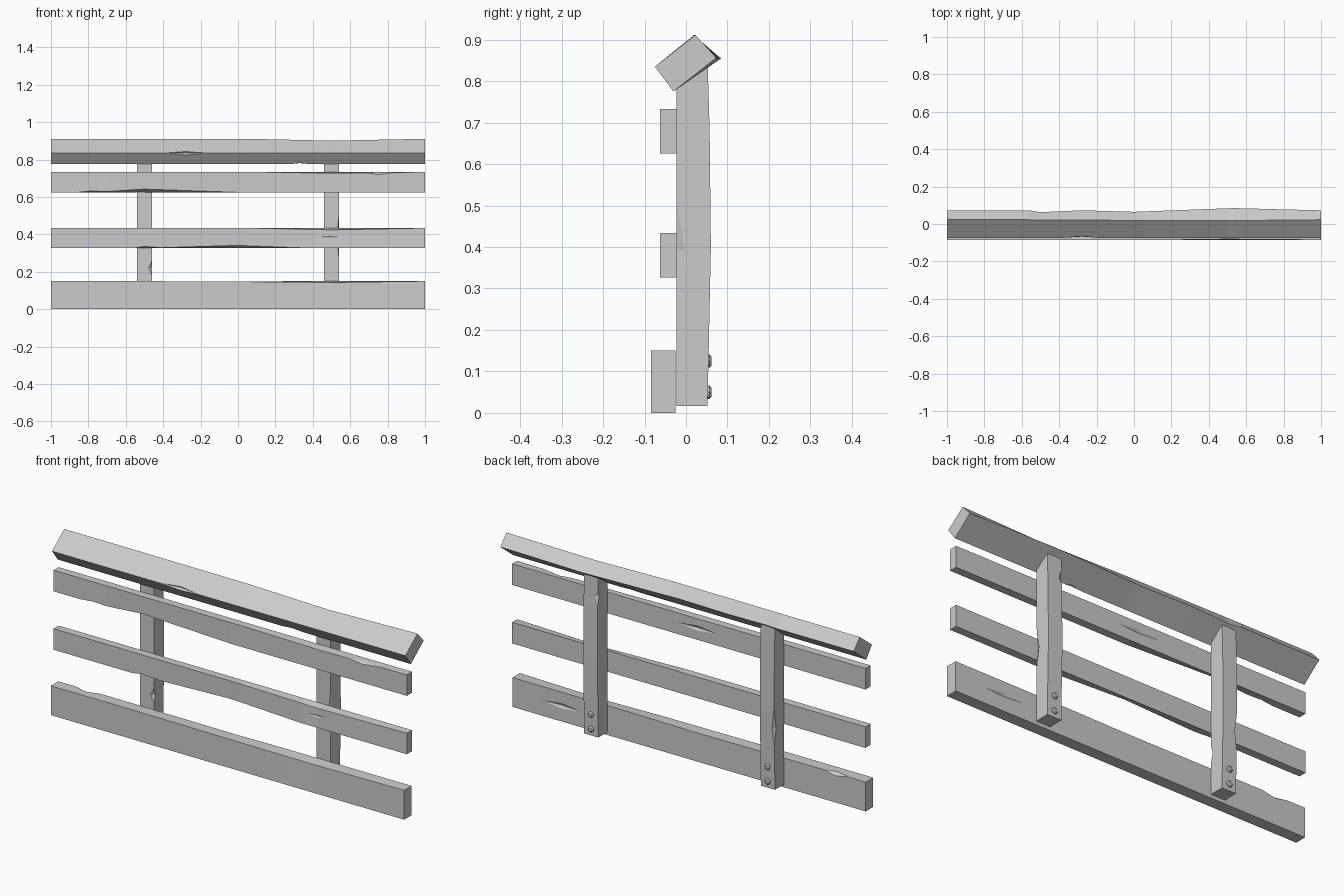
import bpy, bmesh, math
from mathutils import Vector, Matrix

cube = bpy.data.objects.get("Cube")
if cube:
    bpy.data.objects.remove(cube, do_unlink=True)

grey = bpy.data.materials.new("weathered grey")
grey.use_nodes = True
colour = (0.6, 0.6, 0.6, 1)
grey.diffuse_color = colour
grey.node_tree.nodes["Principled BSDF"].inputs["Base Color"].default_value = colour


def add_object(name, bm):
    bmesh.ops.recalc_face_normals(bm, faces=bm.faces)
    mesh = bpy.data.meshes.new(name)
    bm.to_mesh(mesh)
    bm.free()
    obj = bpy.data.objects.new(name, mesh)
    bpy.context.collection.objects.link(obj)
    mesh.materials.append(grey)
    return obj


def blend(keys, t):
    """Offset at t along a worn edge, from (t, du, dv) keys."""
    for a, b in zip(keys, keys[1:]):
        if a[0] <= t <= b[0]:
            f = (t - a[0]) / (b[0] - a[0])
            return [a[i] + (b[i] - a[i]) * f for i in (1, 2)]
    return 0, 0


def timber(name, corners, start, end, wear, place):
    """Loft a four-cornered section along its length; wear shifts single edges."""
    stops = sorted({start, end} | {k[0] for keys in wear.values() for k in keys})
    bm = bmesh.new()
    rings = []
    for t in stops:
        ring = []
        for i, (u, v) in enumerate(corners):
            du, dv = blend(wear.get(i, []), t)
            ring.append(bm.verts.new(place(t, u + du, v + dv)))
        rings.append(ring)
    for a, b in zip(rings, rings[1:]):
        for i in range(4):
            j = (i + 1) % 4
            bm.faces.new((a[i], a[j], b[j], b[i]))
    bm.faces.new(rings[0])
    bm.faces.new(rings[-1])
    return add_object(name, bm)


def chip(target, centre, size):
    """Cut a diamond-shaped gouge into the timber."""
    bm = bmesh.new()
    bmesh.ops.create_cone(bm, segments=4, radius1=1, radius2=0, depth=1,
                          matrix=Matrix.Translation((0, 0, 0.5)))
    bmesh.ops.create_cone(bm, segments=4, radius1=0, radius2=1, depth=1,
                          matrix=Matrix.Translation((0, 0, -0.5)))
    bmesh.ops.remove_doubles(bm, verts=bm.verts, dist=0.001)
    bmesh.ops.scale(bm, vec=size, verts=bm.verts)
    bmesh.ops.translate(bm, vec=centre, verts=bm.verts)
    cutter = add_object("chip_cutter", bm)
    cutter.hide_render = True
    mod = target.modifiers.new("chip", 'BOOLEAN')
    mod.operation = 'DIFFERENCE'
    mod.object = cutter
    bpy.context.view_layer.objects.active = target
    bpy.ops.object.modifier_apply(modifier=mod.name)
    bpy.data.objects.remove(cutter, do_unlink=True)


def along_x(t, u, v):
    return t, u, v


def board(name, front, back, low, high, wear):
    corners = [(front, low), (front, high), (back, high), (back, low)]
    return timber(name, corners, -1, 1, wear, along_x)


# Horizontal boards; edges run front-low, front-high, back-high, back-low
bottom = board("bottom_board", -0.085, -0.025, 0, 0.15, {
    1: [(-0.5, 0, 0), (0.2, 0, -0.004), (0.5, 0.004, -0.007), (1, 0, 0)],
    2: [(-0.7, 0, 0), (0, 0, -0.003), (0.3, 0, 0)]})
chip(bottom, (0.72, -0.025, 0.08), (0.11, 0.008, 0.015))
chip(bottom, (-0.83, -0.025, 0.15), (0.07, 0.02, 0.014))

middle = board("middle_board", -0.063, -0.022, 0.326, 0.434, {
    0: [(-0.56, 0, 0), (-0.5, 0, 0.009), (-0.4, 0, 0.003),
        (0, 0.003, 0.015), (0.4, 0, 0)],
    1: [(0.05, 0, 0), (0.5, 0.004, -0.01), (1, 0, 0)]})
chip(middle, (0.49, -0.063, 0.385), (0.09, 0.007, 0.011))

upper = board("upper_board", -0.063, -0.022, 0.625, 0.733, {
    0: [(-0.85, 0, 0), (-0.78, 0, 0.007), (-0.7, 0, 0.004),
        (-0.5, 0.004, 0.017), (0, 0, 0)],
    1: [(0.1, 0, 0), (0.5, 0, -0.006), (1, 0, 0)]})
chip(upper, (-0.05, -0.022, 0.685), (0.11, 0.008, 0.014))
chip(upper, (0.75, -0.063, 0.733), (0.11, 0.02, 0.013))

# Tilted top rail
rail = timber("top_rail", [(-0.075, 0.835), (0.023, 0.911), (0.073, 0.856), (-0.03, 0.775)],
              -1, 1, {
    1: [(-0.6, 0, 0), (0.05, -0.004, 0), (0.5, -0.005, -0.01), (1, 0, 0)],
    2: [(-0.56, 0, 0), (-0.5, -0.01, -0.003), (-0.28, 0, 0),
        (0, -0.008, 0), (0.53, 0.012, -0.001), (1, 0, 0)]}, along_x)
chip(rail, (-0.28, -0.075, 0.835), (0.11, 0.018, 0.018))
chip(rail, (0.33, -0.03, 0.775), (0.06, 0.015, 0.012))


# Posts, cut to the slope of the rail, with two bolts each
def post(name, x):
    def upright(t, u, v):
        top = 0.79 + 0.81 * (v + 0.023)
        return x + u, v, top if t == 1 else t
    sag = [(0.02, 0, 0), (0.4, 0, 0.008), (0.68, 0, 0.005), (1, 0, 0)]
    corners = [(-0.04, -0.023), (0.04, -0.023), (0.04, 0.052), (-0.04, 0.052)]
    obj = timber(name, corners, 0.017, 1, {2: sag, 3: sag}, upright)
    for i, z in enumerate((0.05, 0.125)):
        bm = bmesh.new()
        spin = Matrix.Rotation(-math.pi / 2, 4, 'X')
        for r1, r2, depth, y in ((0.016, 0.016, 0.007, 0.0535), (0.016, 0.01, 0.005, 0.0595)):
            bmesh.ops.create_cone(bm, cap_ends=True, segments=8, radius1=r1, radius2=r2,
                                  depth=depth, matrix=Matrix.Translation((x, y, z)) @ spin)
        add_object(f"{name}_bolt_{i + 1}", bm)
    return obj


left = post("left_post", 0.5)
chip(left, (0.54, -0.023, 0.39), (0.012, 0.02, 0.12))
chip(left, (0.46, 0.055, 0.74), (0.02, 0.01, 0.04))
right = post("right_post", -0.5)
chip(right, (-0.46, -0.023, 0.22), (0.018, 0.012, 0.04))
chip(right, (-0.54, 0.059, 0.33), (0.012, 0.016, 0.11))
